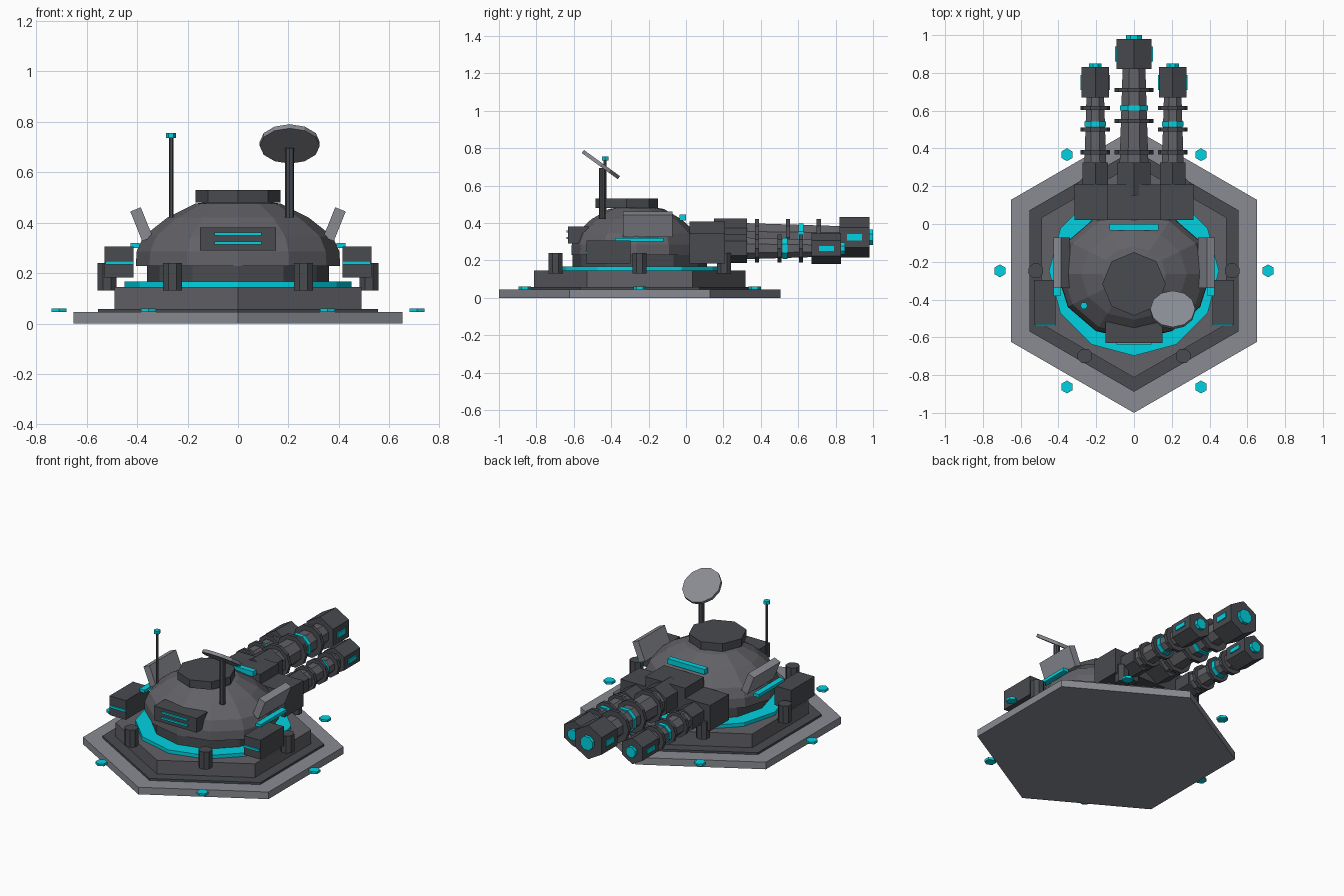
import bpy, bmesh, math
from mathutils import Vector, Matrix

if "Cube" in bpy.data.objects:
    bpy.data.objects.remove(bpy.data.objects["Cube"])


def material(name, rgb):
    m = bpy.data.materials.new(name)
    m.diffuse_color = (*rgb, 1)
    m.use_nodes = True
    m.node_tree.nodes["Principled BSDF"].inputs["Base Color"].default_value = m.diffuse_color
    return m


CYAN = material("cyan_glow", (0.0, 0.65, 0.75))
LIGHT = material("light_grey", (0.25, 0.26, 0.29))
MID = material("mid_grey", (0.12, 0.12, 0.135))
DARK = material("dark_grey", (0.065, 0.07, 0.08))
CY = -0.248  # y of the base centre


def finish(name, bm, mat):
    bmesh.ops.recalc_face_normals(bm, faces=bm.faces[:])
    me = bpy.data.meshes.new(name)
    bm.to_mesh(me)
    bm.free()
    me.materials.append(mat)
    ob = bpy.data.objects.new(name, me)
    bpy.context.collection.objects.link(ob)
    return ob


def lathe(name, profile, n, loc, mat, axis="Z", phase=0.0, sy=1.0):
    """Faceted solid from (radius, height) pairs; along Y the first corner points up at phase 90."""
    bm = bmesh.new()
    rings = []
    for r, h in profile:
        ring = []
        for i in range(n):
            a = math.radians(phase) + math.tau * i / n
            u, v = r * math.cos(a), r * math.sin(a) * sy
            p = (u, v, h) if axis == "Z" else (u, h, v)
            ring.append(bm.verts.new(Vector(p) + Vector(loc)))
        rings.append(ring)
    for lo, hi in zip(rings, rings[1:]):
        for i in range(n):
            j = (i + 1) % n
            bm.faces.new((lo[i], lo[j], hi[j], hi[i]))
    bm.faces.new(rings[0])
    bm.faces.new(rings[-1])
    return finish(name, bm, mat)


def disc(name, r, h0, h1, n, loc, mat, axis="Z", phase=0.0):
    return lathe(name, [(r, h0), (r, h1)], n, loc, mat, axis, phase)


def box(name, x, y, z, mat, tilt=0.0):
    """Box from (min, max) ranges, optionally tilted about its own y axis."""
    bm = bmesh.new()
    bmesh.ops.create_cube(bm, size=1)
    bmesh.ops.scale(bm, vec=(x[1] - x[0], y[1] - y[0], z[1] - z[0]), verts=bm.verts[:])
    ob = finish(name, bm, mat)
    ob.location = [(r[0] + r[1]) / 2 for r in (x, y, z)]
    ob.rotation_euler[1] = math.radians(tilt)
    return ob


def mirror_x(x, s):
    return tuple(sorted((x[0] * s, x[1] * s)))


# Stepped hexagonal base and glowing turntable ring
base = (0, CY, 0)
disc("base_plate", 0.752, 0, 0.045, 6, base, LIGHT, phase=90)
disc("base_step", 0.64, 0.045, 0.058, 6, base, DARK, phase=90)
disc("pedestal", 0.565, 0.058, 0.145, 6, base, MID, phase=90)
disc("glow_ring", 0.45, 0.145, 0.167, 12, base, CYAN)

# Six posts and six floor lights
for i in range(6):
    a = math.tau * i / 6
    c, s = math.cos(a), math.sin(a)
    disc(f"post_{i}", 0.041, 0.13, 0.24, 8, (0.52 * c, CY + 0.52 * s, 0), DARK, phase=22.5)
    disc(f"floor_light_{i}", 0.034, 0.045, 0.06, 6, (0.71 * c, CY + 0.71 * s, 0), CYAN, phase=90)

# Turret drum, dome and hatch
disc("turret_drum", 0.36, 0.165, 0.23, 12, (0, CY, 0), DARK)
lathe("turret_dome", [(0.405, 0.228), (0.402, 0.285), (0.375, 0.345), (0.28, 0.42), (0.17, 0.475), (0.1, 0.485)],
      12, (0, -0.265, 0), MID, sy=0.86)
disc("hatch", 0.168, 0.48, 0.53, 8, (0, -0.317, 0), DARK)
box("dome_light", (-0.13, 0.13), (-0.035, 0.0), (0.412, 0.445), CYAN)

# Front vent with two light bars
box("vent", (-0.15, 0.15), (-0.63, -0.52), (0.29, 0.38), DARK)
for z in (0.32, 0.355):
    box("vent_bar", (-0.093, 0.093), (-0.638, -0.625), (z - 0.006, z + 0.006), CYAN)

# Side flaps, light strips and pods
for s, side in ((-1, "left"), (1, "right")):
    box(f"{side}_flap", mirror_x((0.36, 0.405), s), (-0.338, -0.072), (0.33, 0.457), LIGHT, tilt=22 * s)
    box(f"{side}_strip", mirror_x((0.39, 0.427), s), (-0.38, -0.12), (0.3, 0.32), CYAN)
    box(f"{side}_pod", mirror_x((0.415, 0.53), s), (-0.532, -0.297), (0.183, 0.305), DARK)
    box(f"{side}_pod_light", mirror_x((0.415, 0.525), s), (-0.54, -0.525), (0.233, 0.248), CYAN)

# Antenna
disc("antenna", 0.009, 0.42, 0.74, 6, (-0.265, -0.432, 0), DARK)
disc("antenna_tip", 0.02, 0.735, 0.755, 6, (-0.265, -0.432, 0), CYAN)

# Dish on its mast
disc("dish_mast", 0.018, 0.42, 0.695, 8, (0.205, -0.448, 0), DARK)
dish = disc("dish", 0.119, -0.01, 0.01, 12, (0, 0, 0), LIGHT)
dish.location = (0.205, -0.455, 0.712)
dish.rotation_euler[0] = math.radians(-36)


# Guns: mount, sleeve, tapered barrel, rings, muzzle
def gun(name, x, z, r, end, rings, glow, mount):
    loc = (x, 0, z)
    m0 = end - 0.16
    box(f"{name}_mount", (x + mount[0], x + mount[1]), (0.02, 0.208), mount[2], DARK)
    disc(f"{name}_sleeve", r * 0.93, 0.15, 0.325, 6, loc, DARK, "Y", 90)
    lathe(f"{name}_barrel", [(r * 0.8, 0.2), (r * 0.6, m0 + 0.02)], 8, loc, MID, "Y", 22.5)
    for y in rings:
        disc(f"{name}_ring", r * 0.95, y - 0.011, y + 0.011, 10, loc, DARK, "Y", 0)
    disc(f"{name}_glow_ring", r * 0.74, glow - 0.013, glow + 0.013, 8, loc, CYAN, "Y", 22.5)
    disc(f"{name}_muzzle", r, m0, end, 6, loc, DARK, "Y", 90)
    disc(f"{name}_bore", r * 0.42, end - 0.01, end + 0.02, 8, loc, CYAN, "Y", 22.5)
    w = r * 0.866
    for s in (-1, 1):
        side = [x + s * (w - 0.01), x + s * (w + 0.007)]
        box(f"{name}_muzzle_light", sorted(side), (m0 + 0.04, m0 + 0.12), (z - r * 0.16, z + r * 0.16), CYAN)


gun("main_gun", 0, 0.323, 0.108, 0.98, (0.38, 0.545, 0.71), 0.615, (-0.14, 0.14, (0.22, 0.408)))
for s, side in ((-1, "left"), (1, "right")):
    gun(f"{side}_gun", 0.205 * s, 0.264, 0.083, 0.83, (0.38, 0.5, 0.615), 0.53,
        mirror_x((-0.065, 0.11), s) + ((0.183, 0.345),))
